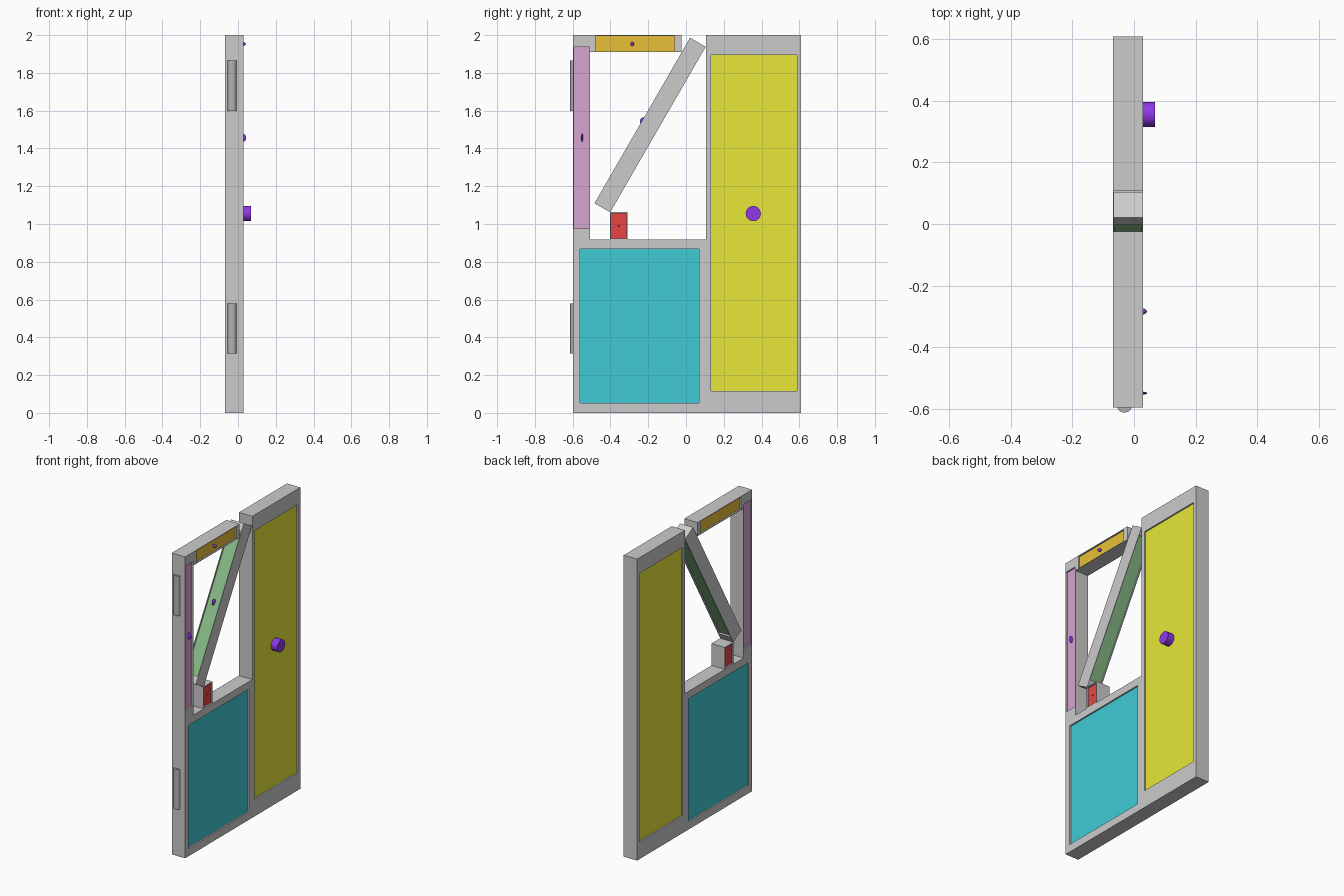
import bpy, bmesh, math
from mathutils import Matrix, Vector

if "Cube" in bpy.data.objects:
    bpy.data.objects.remove(bpy.data.objects["Cube"])

X0, X1 = -0.068, 0.03          # back and front of the slab
XM, RECESS = (X0 + X1) / 2, 0.01


def material(name, rgb):
    m = bpy.data.materials.new(name)
    m.diffuse_color = (*rgb, 1)
    m.use_nodes = True
    m.node_tree.nodes["Principled BSDF"].inputs["Base Color"].default_value = m.diffuse_color
    return m


YELLOW = material("yellow", (0.8, 0.8, 0.04))
TEAL = material("teal", (0.05, 0.6, 0.66))
PURPLE = material("purple", (0.68, 0.37, 0.64))
ORANGE = material("orange", (0.82, 0.53, 0.04))
GREEN = material("green", (0.25, 0.52, 0.25))
RED = material("red", (0.82, 0.06, 0.06))
VIOLET = material("violet", (0.28, 0.04, 0.8))
DARK = material("hinge_grey", (0.45, 0.45, 0.45))


def finish(name, bm, mat=None, smooth=False, matrix=Matrix()):
    bmesh.ops.recalc_face_normals(bm, faces=bm.faces)
    me = bpy.data.meshes.new(name)
    bm.to_mesh(me)
    bm.free()
    me.transform(matrix)
    ob = bpy.data.objects.new(name, me)
    bpy.context.collection.objects.link(ob)
    if mat:
        me.materials.append(mat)
    if smooth:
        bpy.ops.object.select_all(action='DESELECT')
        ob.select_set(True)
        bpy.context.view_layer.objects.active = ob
        bpy.ops.object.shade_smooth_by_angle(angle=math.radians(40))
    return ob


def box(name, lo, hi, mat=None, matrix=Matrix()):
    lo, hi = Vector(lo), Vector(hi)
    bm = bmesh.new()
    bmesh.ops.create_cube(bm, size=1)
    for v in bm.verts:
        v.co = (lo + hi) / 2 + v.co * (hi - lo)
    return finish(name, bm, mat, matrix=matrix)


def cylinder(name, centre, r, depth, mat, rot=Matrix()):
    bm = bmesh.new()
    bmesh.ops.create_cone(bm, cap_ends=True, segments=32, radius1=r, radius2=r, depth=depth)
    return finish(name, bm, mat, True, Matrix.Translation(centre) @ rot)


def stud(name, centre, radii, mat=VIOLET, matrix=Matrix()):
    bm = bmesh.new()
    bmesh.ops.create_uvsphere(bm, u_segments=16, v_segments=8, radius=1)
    return finish(name, bm, mat, True,
                  matrix @ Matrix.Translation(centre) @ Matrix.Diagonal((*radii, 1)))


def inset_panel(body, name, lo, hi, axis, mat, matrix=Matrix()):
    """Cut a window through body along axis and fill it with a recessed panel."""
    grow = Vector([0.02 if i == axis else 0 for i in range(3)])
    lo, hi = Vector(lo), Vector(hi)
    cutter = box("cutter", lo - grow, hi + grow, matrix=matrix)
    mod = body.modifiers.new("window", 'BOOLEAN')
    mod.operation, mod.solver, mod.object = 'DIFFERENCE', 'EXACT', cutter
    bpy.context.view_layer.objects.active = body
    bpy.ops.object.modifier_apply(modifier=mod.name)
    bpy.data.objects.remove(cutter)
    box(name, lo + grow * RECESS / 0.02, hi - grow * RECESS / 0.02, mat, matrix)


# Door slab with the open upper-left bay
outline = [(-0.597, 0), (0.61, 0), (0.61, 2), (0.107, 2), (0.107, 0.917), (-0.507, 0.917),
           (-0.507, 1.91), (-0.025, 1.91), (-0.025, 2), (-0.597, 2)]
bm = bmesh.new()
face = bm.faces.new([bm.verts.new((X0, y, z)) for y, z in outline])
ext = bmesh.ops.extrude_face_region(bm, geom=[face])
bmesh.ops.translate(bm, vec=(X1 - X0, 0, 0),
                    verts=[g for g in ext["geom"] if isinstance(g, bmesh.types.BMVert)])
frame = finish("door_frame", bm)

# Coloured panels, visible from both sides
for name, y0, y1, z0, z1, mat in [
        ("tall_panel", 0.132, 0.587, 0.115, 1.895, YELLOW),
        ("lower_panel", -0.56, 0.07, 0.052, 0.867, TEAL),
        ("stile_panel", -0.592, -0.511, 0.977, 1.937, PURPLE),
        ("top_panel", -0.48, -0.06, 1.914, 1.996, ORANGE)]:
    inset_panel(frame, name, (X0, y0, z0), (X1, y1, z1), 0, mat)

# Diagonal brace, panelled on its upper and lower sides
tilt = Matrix.Translation((XM, -0.19, 1.524)) @ Matrix.Rotation(math.radians(-30), 4, 'X')
h = 0.048
brace = box("diagonal_brace", (-h, -h, -0.506), (h, h, 0.506), matrix=tilt)
inset_panel(brace, "brace_panel", (-0.044, -h, -0.456), (0.044, h, 0.456), 1, GREEN, tilt)
stud("brace_stud", (0, -h + 0.006, 0), (0.008, 0.018, 0.02), matrix=tilt)

# Small block under the brace
block = box("support_block", (X0, -0.402, 0.915), (X1, -0.31, 1.063))
inset_panel(block, "block_panel", (X0, -0.398, 0.923), (X1, -0.314, 1.056), 0, RED)
stud("block_stud", (X1 - RECESS, -0.356, 0.99), (0.006, 0.005, 0.005), RED)

# Handle and studs
cylinder("door_knob", (0.043, 0.356, 1.055), 0.04, 0.05, VIOLET, Matrix.Rotation(math.pi / 2, 4, 'Y'))
stud("top_stud", (0.028, -0.284, 1.953), (0.014, 0.01, 0.01))
stud("stile_stud", (0.025, -0.55, 1.457), (0.018, 0.005, 0.022))

# Hinge barrels
for label, z in (("lower", 0.447), ("upper", 1.732)):
    cylinder(label + "_hinge", (-0.031, -0.588, z), 0.025, 0.265, DARK)
